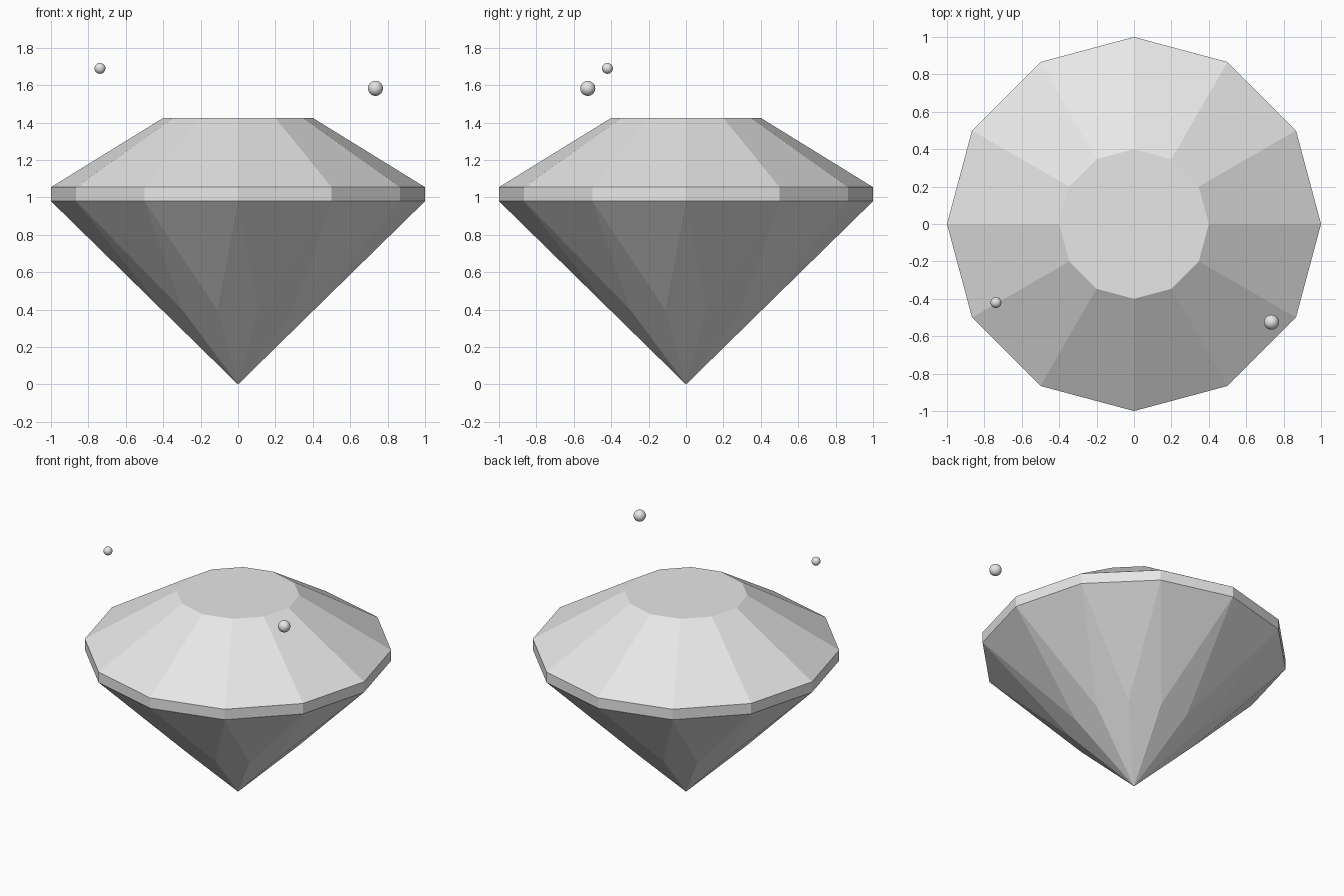
import bpy, bmesh, math

if "Cube" in bpy.data.objects:
    bpy.data.objects.remove(bpy.data.objects["Cube"])

SIDES = 12
STEP = 2 * math.pi / SIDES


def flat_material(name, rgb):
    mat = bpy.data.materials.new(name)
    mat.diffuse_color = (*rgb, 1.0)
    mat.use_nodes = True
    mat.node_tree.nodes["Principled BSDF"].inputs["Base Color"].default_value = mat.diffuse_color
    return mat


grey = flat_material("pale grey", (0.8, 0.8, 0.8))


def ring(bm, radius, z, turn=0.0):
    return [bm.verts.new((radius * math.cos((i + turn) * STEP),
                          radius * math.sin((i + turn) * STEP), z))
            for i in range(SIDES)]


def build_gem():
    bm = bmesh.new()
    tip = bm.verts.new((0, 0, 0))
    # pavilion break points sit half a step round, in the plane of the kites
    r_mid, z_low = 0.42, 0.98
    mid = ring(bm, r_mid, z_low * r_mid * math.cos(STEP / 2), 0.5)
    low = ring(bm, 1.0, z_low)
    high = ring(bm, 1.0, 1.055)
    table = ring(bm, 0.40, 1.425)
    for i in range(SIDES):
        j = (i + 1) % SIDES
        bm.faces.new((tip, mid[i], low[i], mid[i - 1]))       # long kite
        bm.faces.new((mid[i], low[j], low[i]))                # lower girdle facet
        bm.faces.new((low[i], low[j], high[j], high[i]))      # girdle
        bm.faces.new((high[i], high[j], table[j], table[i]))  # crown
    bm.faces.new(table)
    bmesh.ops.recalc_face_normals(bm, faces=bm.faces[:])
    mesh = bpy.data.meshes.new("gem")
    bm.to_mesh(mesh)
    bm.free()
    mesh.materials.append(grey)
    bpy.context.collection.objects.link(bpy.data.objects.new("gem", mesh))


def build_sparkle(name, location, radius):
    bpy.ops.mesh.primitive_uv_sphere_add(segments=32, ring_count=16,
                                         radius=radius, location=location)
    ob = bpy.context.object
    ob.name = name
    ob.data.materials.append(grey)
    bpy.ops.object.shade_smooth()


# faceted gem and the two small floating balls
build_gem()
build_sparkle("large_ball", (0.735, -0.525, 1.583), 0.04)
build_sparkle("small_ball", (-0.738, -0.42, 1.69), 0.029)
